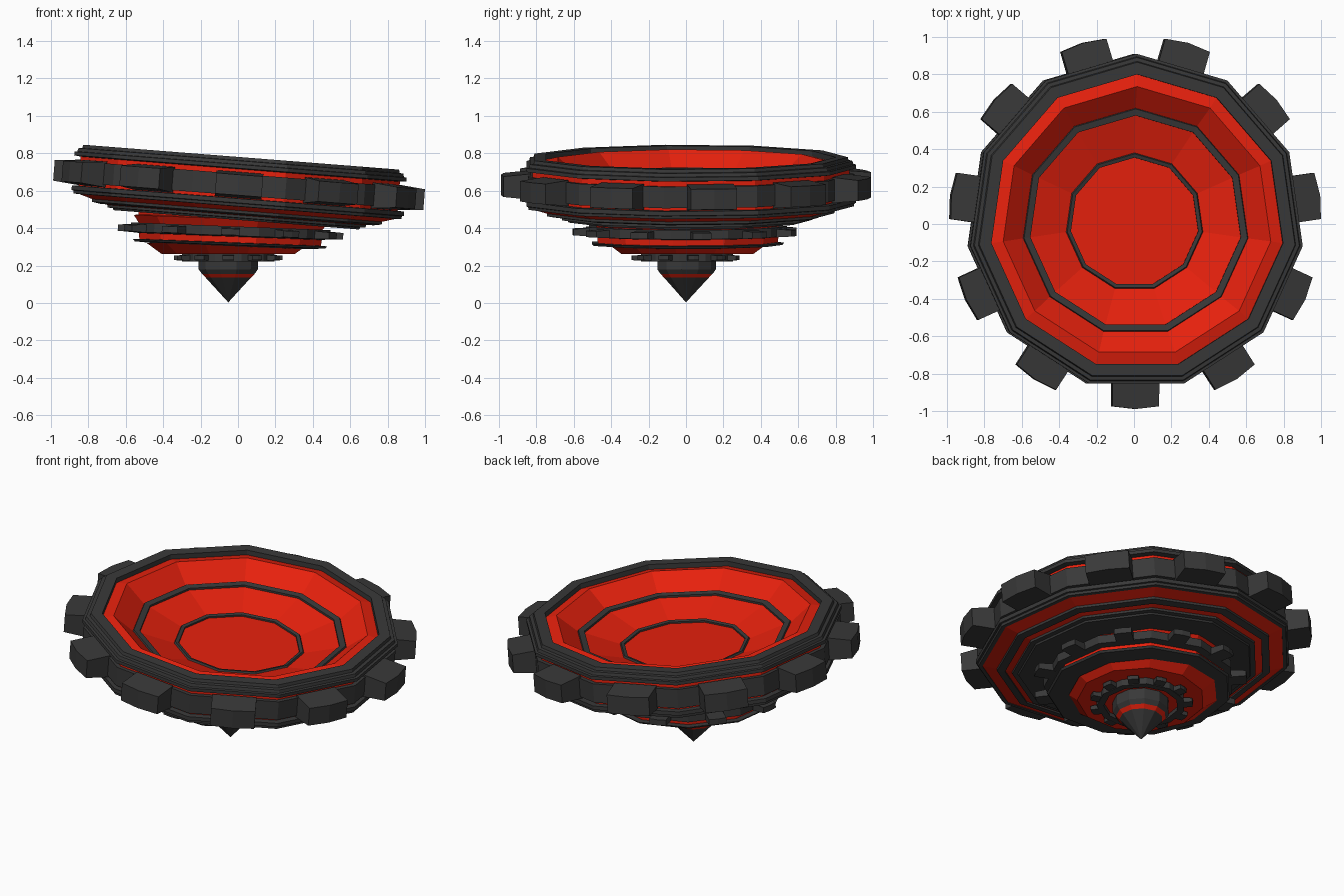
import bpy, bmesh
from math import sin, cos, pi, radians
from mathutils import Matrix, Vector

if "Cube" in bpy.data.objects:
    bpy.data.objects.remove(bpy.data.objects["Cube"])

N = 11

def material(name, rgb):
    m = bpy.data.materials.new(name)
    m.diffuse_color = (*rgb, 1)
    m.use_nodes = True
    m.node_tree.nodes["Principled BSDF"].inputs["Base Color"].default_value = m.diffuse_color
    return m

RED = material("red_paint", (0.80, 0.015, 0.004))
GREY = material("dark_grey", (0.04, 0.04, 0.04))

def frame(x, y, z, tilt):
    """Tilt about the y axis around a pivot on the part's own axis."""
    return Matrix.Translation((x, y, z)) @ Matrix.Rotation(radians(tilt), 4, 'Y') @ Matrix.Translation((0, 0, -z))

def finish(name, bm, mat, mtx):
    bmesh.ops.remove_doubles(bm, verts=bm.verts, dist=1e-5)
    bmesh.ops.recalc_face_normals(bm, faces=bm.faces)
    me = bpy.data.meshes.new(name)
    bm.to_mesh(me)
    bm.free()
    me.materials.append(mat)
    ob = bpy.data.objects.new(name, me)
    ob.matrix_world = mtx
    bpy.context.collection.objects.link(ob)

def lathe(name, profile, mat, mtx, closed=True):
    """Spin a (radius, height) profile into an 11-sided shell."""
    bm = bmesh.new()
    rings = []
    for r, z in profile:
        if r == 0:
            rings.append([bm.verts.new((0, 0, z))] * N)
        else:
            rings.append([bm.verts.new((r * cos(pi / 2 + 2 * pi * k / N), r * sin(pi / 2 + 2 * pi * k / N), z))
                          for k in range(N)])
    pairs = list(zip(rings, rings[1:]))
    if closed:
        pairs.append((rings[-1], rings[0]))
    for a, b in pairs:
        for k in range(N):
            j = (k + 1) % N
            vs = list(dict.fromkeys([a[k], a[j], b[j], b[k]]))
            if len(vs) > 2:
                bm.faces.new(vs)
    finish(name, bm, mat, mtx)

def teeth(name, r0, r1, bow, half, z0, z1, taper, mat, mtx):
    """Ring of teeth that taper outward to a bowed outer face."""
    bm = bmesh.new()
    plan = [(r0, -half), (r1, -half), (r1 + bow, 0), (r1, half), (r0, half)]
    for k in range(N):
        rot = Matrix.Rotation(-pi / 2 + 2 * pi * k / N, 3, 'Z')
        lo, hi = [], []
        for r, t in plan:
            d = taper if r > r0 else 0
            lo.append(bm.verts.new(rot @ Vector((r, t, z0 + d))))
            hi.append(bm.verts.new(rot @ Vector((r, t, z1 - d))))
        bm.faces.new(lo)
        bm.faces.new(hi)
        for i in range(5):
            j = (i + 1) % 5
            bm.faces.new((lo[i], lo[j], hi[j], hi[i]))
    finish(name, bm, mat, mtx)

top = frame(0.0, 0.01, 0.56, 4.5)
mid = frame(-0.04, 0.0, 0.38, 2.2)
low = frame(-0.052, 0.0, 0.2, 0)

# Upper dish: red shell from bowl floor over the side to the underside
lathe("dish_shell", [(0, .59), (.355, .59), (.585, .665), (.61, .67), (.725, .765), (.79, .75),
                     (.85, .765), (.865, .72), (.865, .545), (.878, .522), (.76, .487),
                     (.68, .464)], RED, top, closed=False)
# Grey stepped rim
lathe("dish_rim", [(.79, .745), (.79, .78), (.855, .78), (.86, .762), (.88, .76), (.885, .742),
                   (.90, .74), (.90, .72), (.86, .715)], GREY, top)
# Rings inside the bowl
lathe("bowl_ring", [(.57, .65), (.57, .672), (.605, .678), (.615, .66)], GREY, top)
lathe("floor_ring", [(.345, .583), (.345, .60), (.365, .605), (.375, .588)], GREY, top)
# Gear band with its large teeth
lathe("dish_band", [(.86, .69), (.89, .69), (.89, .575), (.86, .575)], GREY, top)
teeth("dish_teeth", .84, .985, .014, .125, .562, .70, .014, GREY, top)
# Stepped lips below the band
lathe("lower_lip", [(.86, .56), (.90, .558), (.90, .535), (.89, .532), (.888, .517), (.865, .515)], GREY, top)
lathe("under_ring", [(.74, .49), (.785, .497), (.785, .48), (.74, .472)], GREY, top)
lathe("under_plate", [(.68, .47), (.70, .47), (.70, .456), (.67, .454), (.665, .444), (0, .444)],
      GREY, top, closed=False)

# Middle gear: red neck, toothed plate, lip and red cone
lathe("neck", [(.50, .47), (.50, .455), (.525, .45), (.49, .40)], RED, mid, closed=False)
lathe("mid_gear", [(.49, .41), (.54, .41), (.54, .36), (.49, .355)], GREY, mid)
teeth("mid_teeth", .50, .602, .005, .05, .357, .403, .006, GREY, mid)
lathe("mid_red_band", [(.495, .36), (.49, .32)], RED, mid, closed=False)
lathe("mid_lip", [(.47, .325), (.525, .322), (.515, .31), (.40, .303)], GREY, mid)
lathe("lower_cone", [(.44, .32), (.36, .262), (.25, .262), (.22, .245), (0, .245)], RED, low, closed=False)

# Bottom gear ring, hub and pointed tip
lathe("small_gear", [(.21, .268), (.25, .268), (.25, .222), (.21, .222)], GREY, low)
teeth("small_teeth", .23, .288, .004, .03, .225, .257, .004, GREY, low)
lathe("hub", [(.16, .25), (.16, .18), (.142, .155)], GREY, low, closed=False)
lathe("tip_band", [(.142, .155), (.122, .135)], RED, low, closed=False)
lathe("tip", [(.122, .135), (0, .003)], GREY, low, closed=False)
